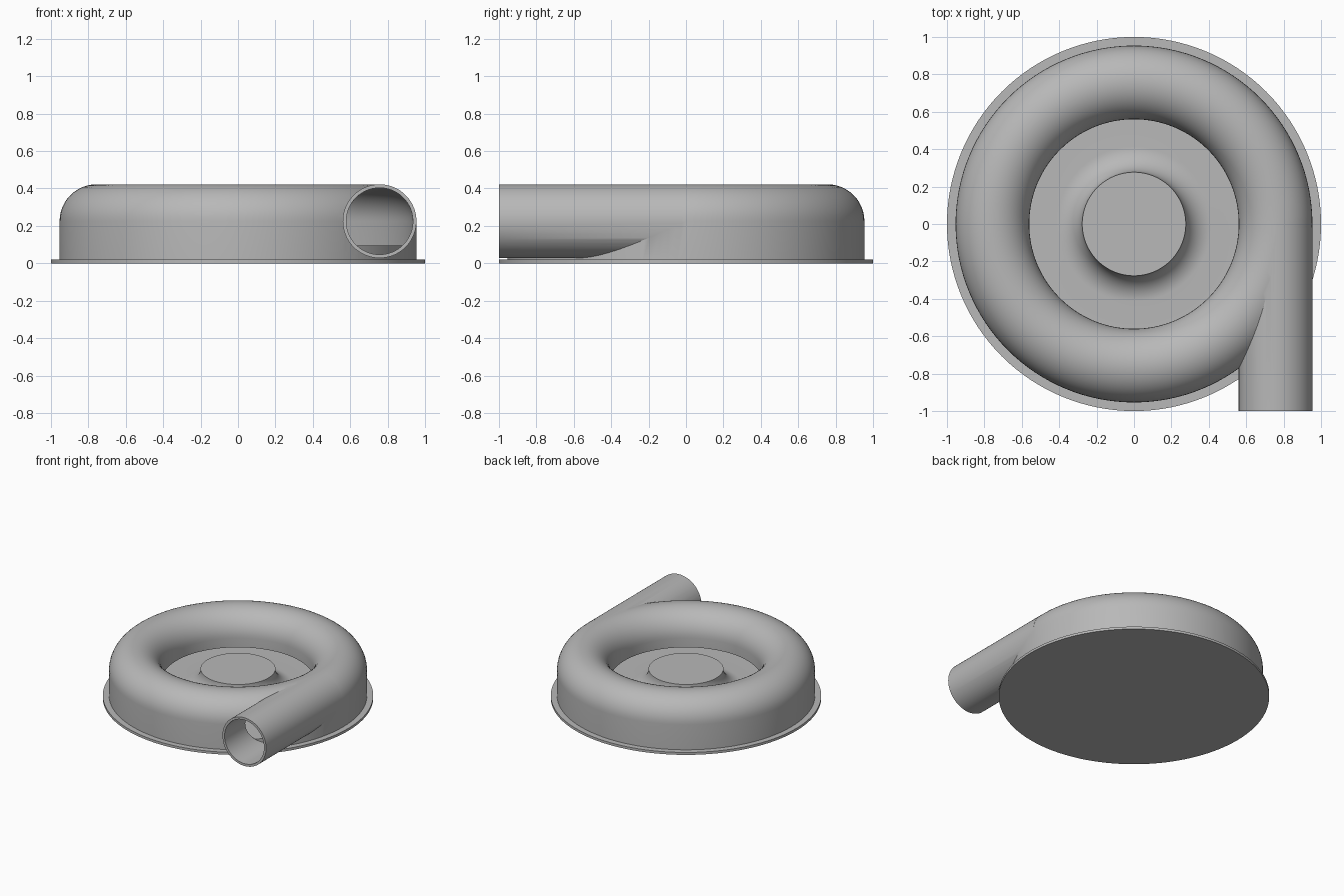
import bpy, bmesh, math
from mathutils import Matrix

cube = bpy.data.objects.get("Cube")
if cube:
    bpy.data.objects.remove(cube, do_unlink=True)

GREY = (0.48, 0.48, 0.48, 1)
metal = bpy.data.materials.new("plain_grey_metal")
metal.use_nodes = True
metal.diffuse_color = GREY
metal.node_tree.nodes["Principled BSDF"].inputs["Base Color"].default_value = GREY

RING = 0.757     # distance of the tube centre from the axis
MID = 0.225      # height of the tube centre
TUBE = 0.197     # outer tube radius
BORE = 0.178     # inner tube radius


def finish(bm, name):
    bmesh.ops.recalc_face_normals(bm, faces=bm.faces)
    mesh = bpy.data.meshes.new(name)
    bm.to_mesh(mesh)
    bm.free()
    mesh.materials.append(metal)
    obj = bpy.data.objects.new(name, mesh)
    bpy.context.collection.objects.link(obj)
    return obj


def lathe(name, profile, closed=False, steps=128):
    """Turn an (r, z) profile around the z axis."""
    bm = bmesh.new()
    verts = [bm.verts.new((r, 0, z)) for r, z in profile]
    pairs = list(zip(verts, verts[1:]))
    if closed:
        pairs.append((verts[-1], verts[0]))
    edges = [bm.edges.new(p) for p in pairs]
    bmesh.ops.spin(bm, geom=verts + edges, cent=(0, 0, 0), axis=(0, 0, 1),
                   angle=2 * math.pi, steps=steps)
    bmesh.ops.remove_doubles(bm, verts=bm.verts, dist=1e-5)
    return finish(bm, name)


def rod(name, radius, y0, y1):
    """Solid round bar along y, on the outlet centre line."""
    bm = bmesh.new()
    place = Matrix.Translation((RING, (y0 + y1) / 2, MID)) @ Matrix.Rotation(math.pi / 2, 4, 'X')
    bmesh.ops.create_cone(bm, cap_ends=True, segments=96, radius1=radius,
                          radius2=radius, depth=y1 - y0, matrix=place)
    return finish(bm, name)


def arc(cx, cz, radius, start, end, n=24):
    angles = [math.radians(start + (end - start) * i / n) for i in range(n + 1)]
    return [(cx + radius * math.cos(a), cz + radius * math.sin(a)) for a in angles]


def combine(target, tool, operation):
    mod = target.modifiers.new(operation.lower(), 'BOOLEAN')
    mod.operation = operation
    mod.solver = 'EXACT'
    mod.object = tool
    select(target)
    bpy.ops.object.modifier_apply(modifier=mod.name)
    bpy.data.objects.remove(tool, do_unlink=True)


def select(obj):
    bpy.ops.object.select_all(action='DESELECT')
    obj.select_set(True)
    bpy.context.view_layer.objects.active = obj


# Casing: arched ring joined to the tangent outlet pipe
casing = lathe("volute_casing", [(RING - TUBE, 0.01)] + arc(RING, MID, TUBE, 180, 0)
               + [(RING + TUBE, 0.01)], closed=True)
combine(casing, rod("outlet_solid", TUBE, -1.0, -0.02), 'UNION')

# Hollow out the pipe, the ring and the slot under the inner lip
combine(casing, rod("outlet_bore", BORE, -1.1, -0.02), 'DIFFERENCE')
cavity = lathe("ring_cavity", [(0.5, -0.05), (0.5, 0.15), (RING - BORE, 0.15)]
               + arc(RING, MID, BORE, 180, 0) + [(RING + BORE, -0.05)], closed=True)
combine(casing, cavity, 'DIFFERENCE')

# Base flange and raised chamber floor
flange = lathe("base_flange", [(0, 0), (1, 0), (1, 0.02), (0, 0.02)])
floor = lathe("chamber_floor", [(0, 0.015), (0.937, 0.015), (0.937, 0.096), (0, 0.096)])

# Rotor disc with its flared hub
FLARE = 0.137
hub = lathe("rotor_hub", [(0, 0.237)] + arc(0.277 + FLARE, 0.237, FLARE, 180, 270, 16)
            + [(0.558, 0.1), (0.558, 0.09), (0, 0.09)])

for part in (casing, flange, floor, hub):
    select(part)
    bpy.ops.object.shade_smooth_by_angle(angle=math.radians(30))
